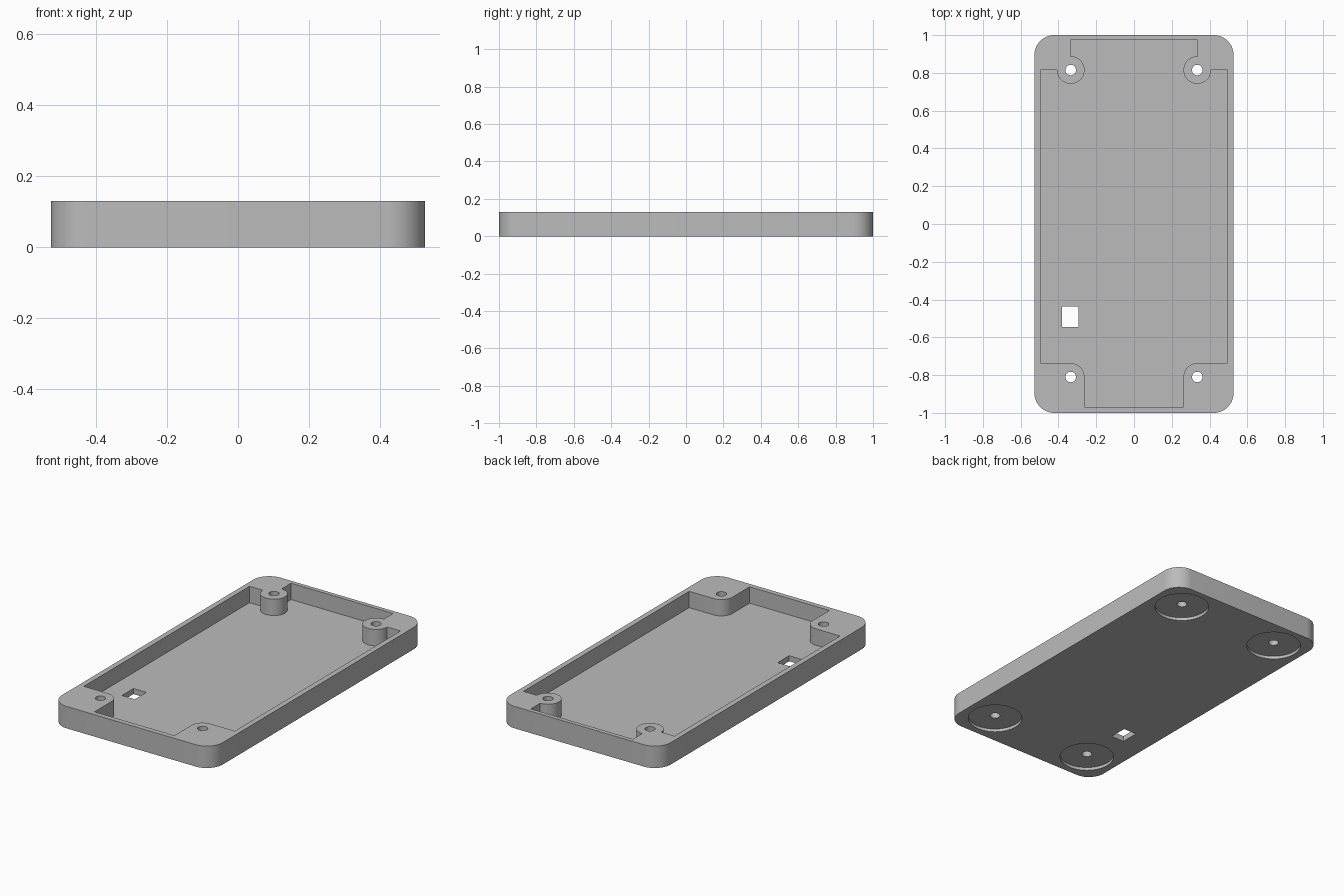
import bpy, bmesh, math

cube = bpy.data.objects.get("Cube")
if cube:
    bpy.data.objects.remove(cube, do_unlink=True)

HALF_X, HALF_Y, HEIGHT, CORNER = 0.527, 1.0, 0.13, 0.105
FLOOR, RECESS = 0.033, 0.018
HOLE_X, HOLE_BACK, HOLE_FRONT = 0.335, 0.815, -0.81
BOSS_R, HOLE_R, RECESS_R = 0.073, 0.028, 0.15

grey = bpy.data.materials.new("mid grey")
grey.use_nodes = True
grey.diffuse_color = (0.5, 0.5, 0.5, 1)
grey.node_tree.nodes["Principled BSDF"].inputs["Base Color"].default_value = (0.5, 0.5, 0.5, 1)


def arc(cx, cy, r, start, end, steps):
    angles = [math.radians(start + (end - start) * i / steps) for i in range(steps + 1)]
    return [(cx + r * math.cos(a), cy + r * math.sin(a)) for a in angles]


def circle(cx, cy, r, steps=48):
    return arc(cx, cy, r, 0, 360, steps)[:-1]


def prism(name, outline, z0, z1):
    """Extrude a closed 2D outline from z0 to z1."""
    bm = bmesh.new()
    face = bm.faces.new([bm.verts.new((x, y, z0)) for x, y in outline])
    top = bmesh.ops.extrude_face_region(bm, geom=[face])["geom"]
    bmesh.ops.translate(bm, vec=(0, 0, z1 - z0),
                        verts=[v for v in top if isinstance(v, bmesh.types.BMVert)])
    bmesh.ops.recalc_face_normals(bm, faces=bm.faces)
    mesh = bpy.data.meshes.new(name)
    bm.to_mesh(mesh)
    bm.free()
    mesh.materials.append(grey)
    obj = bpy.data.objects.new(name, mesh)
    bpy.context.collection.objects.link(obj)
    return obj


def cut(target, outline, z0, z1):
    """Subtract an extruded outline from the target."""
    cutter = prism("cutter", outline, z0, z1)
    cutter.hide_render = True
    mod = target.modifiers.new("cut", "BOOLEAN")
    mod.operation, mod.solver, mod.object = "DIFFERENCE", "EXACT", cutter
    bpy.context.view_layer.objects.active = target
    bpy.ops.object.modifier_apply(modifier=mod.name)
    bpy.data.objects.remove(cutter, do_unlink=True)


# Rounded tray body
outline = []
for sx, sy, start in ((1, 1, 0), (-1, 1, 90), (-1, -1, 180), (1, -1, 270)):
    outline += arc(sx * (HALF_X - CORNER), sy * (HALF_Y - CORNER), CORNER, start, start + 90, 14)
tray = prism("case_tray", outline, 0, HEIGHT)

# Cavity that leaves corner blocks and screw bosses standing
inner_x = 0.495
half = [(HOLE_X - BOSS_R, -0.97)]
half += arc(HOLE_X, HOLE_FRONT, BOSS_R, 180, 90, 12)
half += [(inner_x, HOLE_FRONT + BOSS_R), (inner_x, HOLE_BACK)]
half += arc(HOLE_X, HOLE_BACK, BOSS_R, 0, -270, 36)
half += [(HOLE_X, 0.975)]
cut(tray, half + [(-x, y) for x, y in reversed(half)], FLOOR, HEIGHT + 0.1)

# Screw holes with wide round recesses underneath
for x in (-HOLE_X, HOLE_X):
    for y in (HOLE_FRONT, HOLE_BACK):
        cut(tray, circle(x, y, RECESS_R, 64), -0.1, RECESS)
        cut(tray, circle(x, y, HOLE_R, 32), -0.1, HEIGHT + 0.1)

# Small rectangular opening through the floor
cut(tray, [(-0.38, -0.545), (-0.295, -0.545), (-0.295, -0.437), (-0.38, -0.437)], -0.1, 0.1)

bpy.ops.object.select_all(action="DESELECT")
tray.select_set(True)
bpy.context.view_layer.objects.active = tray
bpy.ops.object.shade_smooth_by_angle(angle=math.radians(30))
